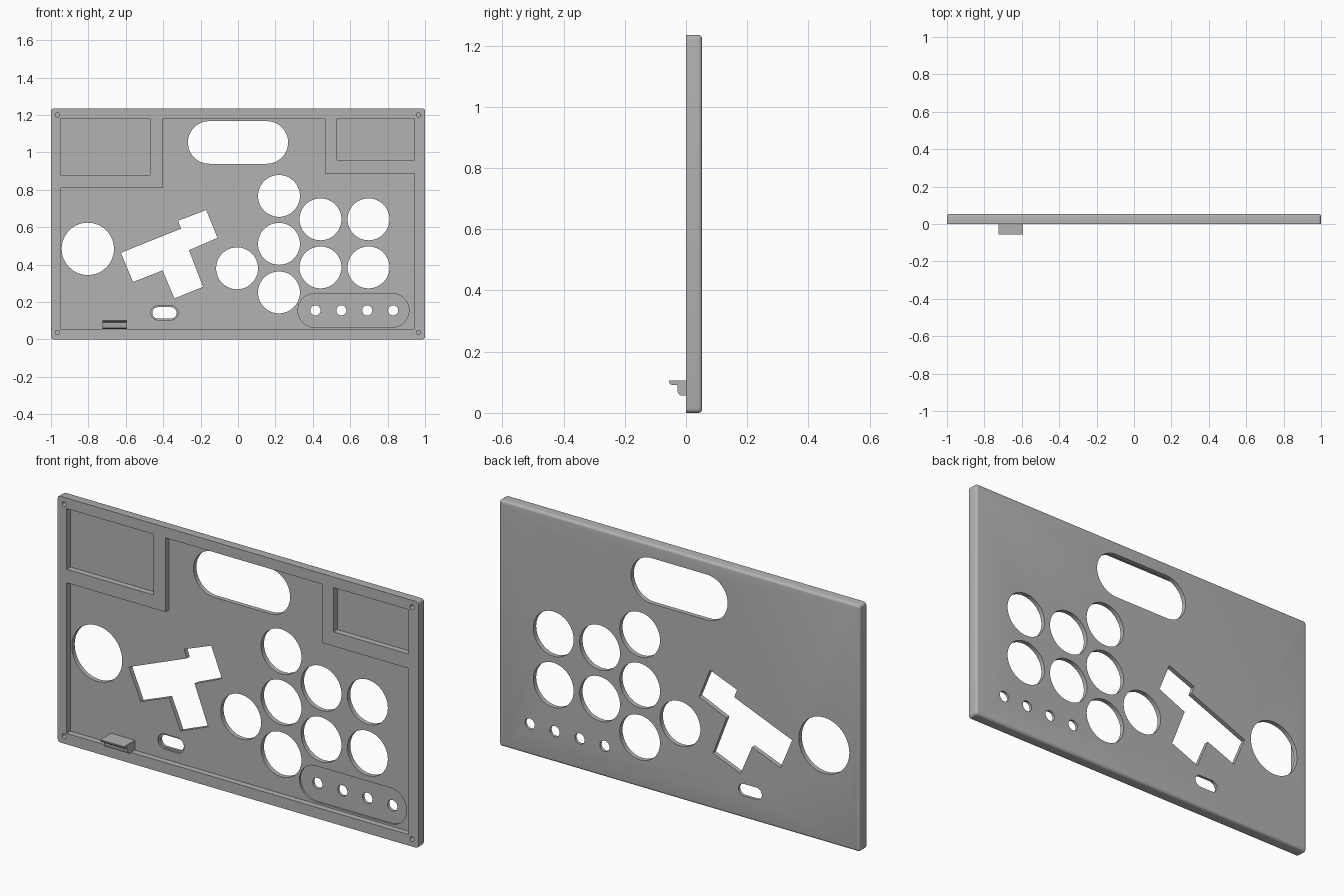
import bpy, bmesh
from math import cos, sin, pi

cube = bpy.data.objects.get("Cube")
if cube:
    bpy.data.objects.remove(cube, do_unlink=True)

THICK, TOP, FLOOR = 0.053, 1.235, 0.03

grey = bpy.data.materials.new("plain grey")
grey.use_nodes = True
COLOUR = (0.45, 0.45, 0.45, 1)
grey.diffuse_color = COLOUR
grey.node_tree.nodes["Principled BSDF"].inputs["Base Color"].default_value = COLOUR


def make_object(name, bm):
    bmesh.ops.recalc_face_normals(bm, faces=bm.faces)
    mesh = bpy.data.meshes.new(name)
    bm.to_mesh(mesh)
    bm.free()
    mesh.materials.append(grey)
    obj = bpy.data.objects.new(name, mesh)
    bpy.context.collection.objects.link(obj)
    return obj


def prism(points, y0, y1):
    """Extrude an x-z outline from y0 to y1."""
    bm = bmesh.new()
    face = bm.faces.new([bm.verts.new((x, y0, z)) for x, z in points])
    new = bmesh.ops.extrude_face_region(bm, geom=[face])["geom"]
    bmesh.ops.translate(bm, vec=(0, y1 - y0, 0),
                        verts=[v for v in new if isinstance(v, bmesh.types.BMVert)])
    return bm


def slot(x, z, r, half=0, n=48):
    """Circle, or a stadium when half (the straight half length) is given."""
    pts = []
    for side, start in ((1, -pi / 2), (-1, pi / 2)):
        for i in range(n // 2 + (1 if half else 0)):
            a = start + 2 * pi * i / n
            pts.append((x + side * half + r * cos(a), z + r * sin(a)))
    return pts


def box(x0, x1, z0, z1):
    return [(x0, z0), (x1, z0), (x1, z1), (x0, z1)]


def cut(target, points, y0=-0.1, y1=0.1):
    cutter = make_object("cutter", prism(points, y0, y1))
    cutter.hide_render = True
    mod = target.modifiers.new("cut", "BOOLEAN")
    mod.operation, mod.solver, mod.object = "DIFFERENCE", "EXACT", cutter
    bpy.context.view_layer.objects.active = target
    bpy.ops.object.modifier_apply(modifier=mod.name)
    bpy.data.objects.remove(cutter, do_unlink=True)


# Panel body with rounded corners and a rounded back edge
bm = prism(box(-1, 1, 0, TOP), 0, THICK)
upright = [e for e in bm.edges if abs(e.verts[0].co.y - e.verts[1].co.y) > 0.01]
bmesh.ops.bevel(bm, geom=upright, offset=0.014, segments=4, profile=0.5, affect="EDGES")
back = [e for e in bm.edges if all(v.co.y > THICK - 0.001 for v in e.verts)]
bmesh.ops.bevel(bm, geom=back, offset=0.013, segments=4, profile=0.5, affect="EDGES")
panel = make_object("panel", bm)

# Recesses in the front: main bay and the two upper corner bays
main_bay = [(-0.95, 0.055), (0.945, 0.055), (0.945, 0.888), (0.465, 0.888),
            (0.465, 1.182), (-0.403, 1.182), (-0.403, 0.81), (-0.95, 0.81)]
for outline in (main_bay, box(-0.95, -0.47, 0.878, 1.182), box(0.53, 0.945, 0.96, 1.182)):
    cut(panel, outline, -0.1, FLOOR)

# Shallow recesses around the small buttons and the cable port
cut(panel, slot(0.617, 0.155, 0.09, 0.207), -0.1, FLOOR + 0.009)
cut(panel, slot(-0.393, 0.142, 0.038, 0.035), -0.1, FLOOR + 0.009)
cut(panel, slot(-0.393, 0.142, 0.03, 0.035))

# Top window, round lever hole and main button holes
cut(panel, slot(0, 1.053, 0.114, 0.154))
cut(panel, slot(-0.803, 0.484, 0.14))
for x, z in ((0.219, 0.767), (0.219, 0.511), (0.219, 0.251), (-0.005, 0.38),
             (0.441, 0.642), (0.441, 0.385), (0.698, 0.642), (0.698, 0.385)):
    cut(panel, slot(x, z, 0.112))

# Small button holes
for i in range(4):
    cut(panel, slot(0.414 + i * 0.1385, 0.155, 0.027, n=32))

# Slanted T-shaped opening
cut(panel, [(-0.32, 0.634), (-0.17, 0.692), (-0.11, 0.543), (-0.262, 0.477),
            (-0.187, 0.281), (-0.34, 0.219), (-0.403, 0.369), (-0.561, 0.307),
            (-0.626, 0.463), (-0.305, 0.592)])

# Blind screw holes in the corners
for x in (-0.965, 0.965):
    for z in (0.037, TOP - 0.035):
        cut(panel, slot(x, z, 0.012, n=24), -0.1, 0.035)

# Cable hook, extruded along x from its side profile
profile = [(FLOOR, 0.105), (-0.055, 0.105), (-0.055, 0.099), (-0.049, 0.092), (-0.027, 0.09),
           (-0.027, 0.068), (-0.023, 0.06), (-0.015, 0.056), (FLOOR, 0.056)]
bm = prism(profile, -0.725, -0.593)
for v in bm.verts:
    v.co.x, v.co.y = v.co.y, v.co.x
hook = make_object("cable_hook", bm)

# Smooth rounded walls, sharp corners
for obj in (panel, hook):
    bpy.ops.object.select_all(action="DESELECT")
    obj.select_set(True)
    bpy.context.view_layer.objects.active = obj
    bpy.ops.object.shade_smooth_by_angle(angle=0.6)
